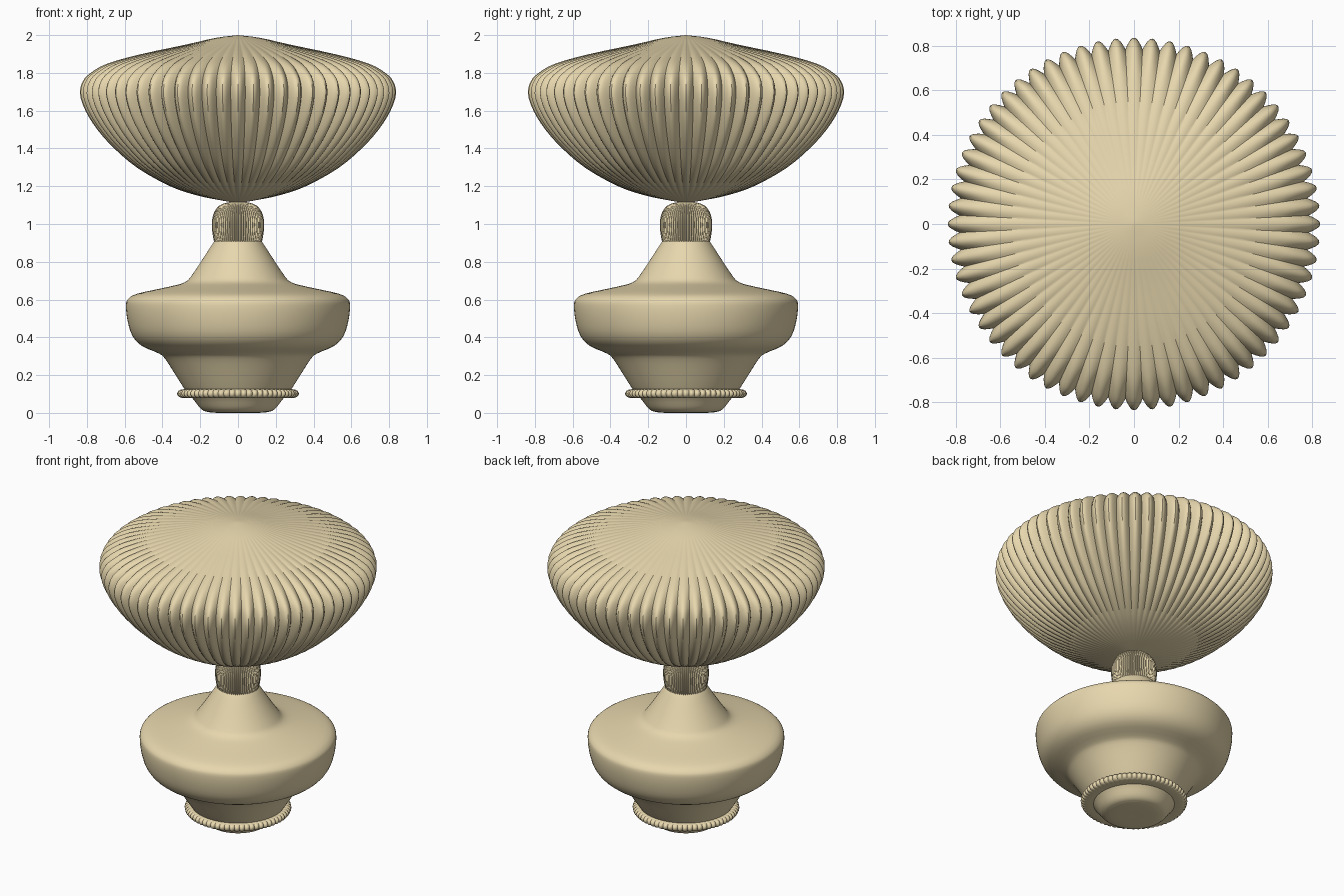
import bpy, math
from mathutils import Vector

if "Cube" in bpy.data.objects:
    bpy.data.objects.remove(bpy.data.objects["Cube"])

TAN = bpy.data.materials.new("tan")
TAN.diffuse_color = (0.80, 0.68, 0.42, 1)
TAN.use_nodes = True
TAN.node_tree.nodes["Principled BSDF"].inputs["Base Color"].default_value = TAN.diffuse_color


def smooth_profile(pts, steps):
    """Catmull-Rom curve through (radius, z) points."""
    p = [Vector(q) for q in pts]
    p = [2 * p[0] - p[1]] + p + [2 * p[-1] - p[-2]]
    out = []
    for i in range(1, len(p) - 2):
        a, b, c, d = p[i - 1:i + 3]
        for s in range(steps):
            t = s / steps
            out.append(0.5 * (2 * b + (c - a) * t + (2 * a - 5 * b + 4 * c - d) * t * t
                              + (3 * b - a - 3 * c + d) * t ** 3))
    return out + [p[-2]]


def lathe(name, pts, steps=3, sides=96, flutes=0, depth=0.0, closed=False):
    """Revolve a profile; flutes scallop the radius in proportion to depth."""
    prof = smooth_profile(pts, steps)
    if closed:
        prof = prof[:-1]
    rmax = max(q.x for q in prof)
    verts, faces = [], []
    for q in prof:
        for k in range(sides):
            a = 2 * math.pi * k / sides
            cut = depth * (1 - abs(math.cos(flutes * a / 2))) if flutes else 0
            r = q.x * (1 - cut * min(1, q.x / rmax))
            verts.append((r * math.cos(a), r * math.sin(a), q.y))
    n = len(prof)
    for i in range(n if closed else n - 1):
        j = (i + 1) % n
        for k in range(sides):
            m = (k + 1) % sides
            faces.append((i * sides + k, i * sides + m, j * sides + m, j * sides + k))
    if not closed:
        faces.append(tuple(reversed(range(sides))))
        faces.append(tuple(range((n - 1) * sides, n * sides)))
    me = bpy.data.meshes.new(name)
    me.from_pydata(verts, [], faces)
    me.materials.append(TAN)
    ob = bpy.data.objects.new(name, me)
    bpy.context.collection.objects.link(ob)
    bpy.ops.object.select_all(action='DESELECT')
    ob.select_set(True)
    bpy.context.view_layer.objects.active = ob
    bpy.ops.object.shade_smooth_by_angle(angle=math.radians(35))
    return ob


# turned lamp body
lathe("lamp_body", [(0.13, 0.005), (0.17, 0.007), (0.20, 0.025), (0.235, 0.07), (0.275, 0.115),
                    (0.33, 0.20), (0.385, 0.285), (0.42, 0.315), (0.51, 0.355), (0.56, 0.41),
                    (0.585, 0.49), (0.593, 0.57), (0.58, 0.605), (0.53, 0.632), (0.37, 0.667),
                    (0.28, 0.692), (0.24, 0.735), (0.18, 0.825), (0.128, 0.905), (0.11, 0.92)])

# flat foot, slightly rounded into the body
lathe("foot_pad", [(0.01, 0.0), (0.10, 0.0), (0.15, 0.003), (0.17, 0.008)], steps=2)

# beaded ring above the foot
lathe("foot_ring", [(0.24, 0.08), (0.30, 0.08), (0.318, 0.09), (0.322, 0.102), (0.318, 0.113),
                    (0.30, 0.124), (0.24, 0.124), (0.24, 0.08)],
      steps=2, sides=512, flutes=64, depth=0.03, closed=True)

# ribbed neck cap
lathe("neck_cap", [(0.125, 0.90), (0.132, 0.93), (0.138, 0.98), (0.136, 1.03), (0.122, 1.07),
                   (0.095, 1.10), (0.05, 1.115), (0.002, 1.117)],
      sides=512, flutes=64, depth=0.06)

# fluted shade, pointed at top and bottom
lathe("shade", [(0.002, 1.110), (0.10, 1.127), (0.22, 1.152), (0.36, 1.20), (0.53, 1.295),
                (0.655, 1.40), (0.745, 1.50), (0.808, 1.60), (0.837, 1.69), (0.822, 1.755),
                (0.78, 1.80), (0.69, 1.85), (0.51, 1.90), (0.275, 1.95), (0.12, 1.985), (0.002, 2.0)],
      sides=512, flutes=64, depth=0.06)
